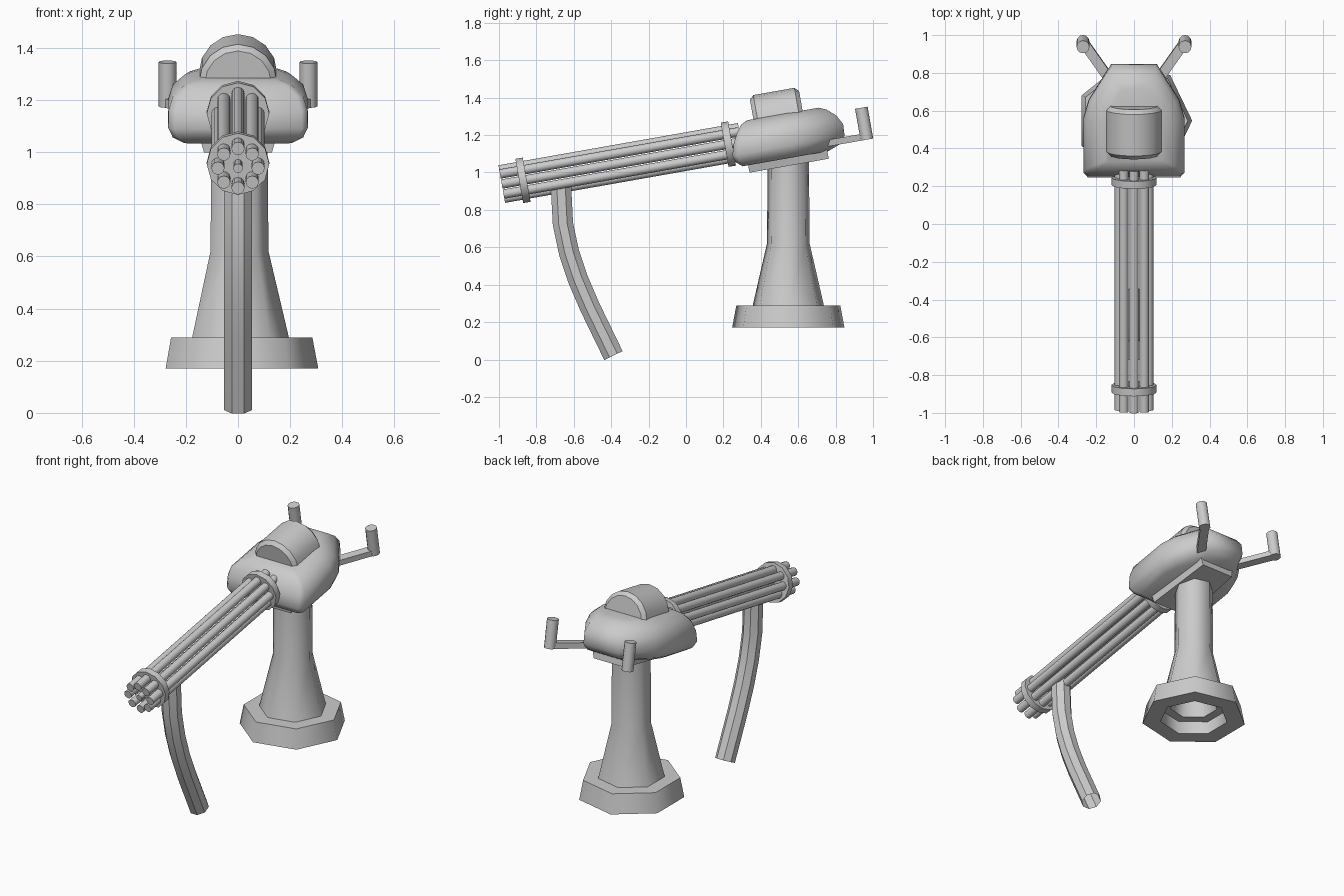
import bpy, bmesh
from math import sin, cos, pi, radians
from mathutils import Matrix, Vector

if "Cube" in bpy.data.objects:
    bpy.data.objects.remove(bpy.data.objects["Cube"])

# Gun frame: origin at the muzzle, local y runs back along the barrels
GUN = Matrix.Translation((0, -0.985, 0.938)) @ Matrix.Rotation(radians(10), 4, 'X')
WORLD = Matrix.Identity(4)


def loft(name, rings, matrix=WORLD, angle=35, cap_start=True, cap_end=True):
    """Skin a list of equally long point rings into a mesh."""
    bm = bmesh.new()
    loops = [[bm.verts.new(matrix @ Vector(p)) for p in ring] for ring in rings]
    n = len(loops[0])
    for a, b in zip(loops, loops[1:]):
        for i in range(n):
            j = (i + 1) % n
            bm.faces.new((a[i], a[j], b[j], b[i]))
    if cap_start:
        bm.faces.new(loops[0])
    if cap_end:
        bm.faces.new(loops[-1])
    bmesh.ops.recalc_face_normals(bm, faces=bm.faces)
    mesh = bpy.data.meshes.new(name)
    bm.to_mesh(mesh)
    bm.free()
    obj = bpy.data.objects.new(name, mesh)
    bpy.context.collection.objects.link(obj)
    bpy.ops.object.select_all(action='DESELECT')
    obj.select_set(True)
    bpy.context.view_layer.objects.active = obj
    bpy.ops.object.shade_smooth_by_angle(angle=radians(angle))
    return obj


def circle(center, r, sides, u, v, turn=0.0):
    """Polygon ring in the plane spanned by u and v."""
    c, u, v = Vector(center), Vector(u), Vector(v)
    return [c + u * r * cos(turn + 2 * pi * i / sides) + v * r * sin(turn + 2 * pi * i / sides)
            for i in range(sides)]


X, Y, Z = (1, 0, 0), (0, 1, 0), (0, 0, 1)


def rod_y(name, x, w, r, u0, u1, sides):
    loft(name, [circle((x, u, w), r, sides, X, Z) for u in (u0, u1)], GUN, 40)


# Seven-sided pedestal, hollow underneath
profile = [(0.08, 0.62), (0.14, 0.25), (0.2, 0.25), (0.2, 0.17), (0.308, 0.17),
           (0.285, 0.29), (0.195, 0.29), (0.117, 0.62), (0.113, 1.08)]
loft("pedestal", [circle((0, 0.547, z), r, 7, X, Y) for r, z in profile], angle=60)

# Barrel cluster and its two clamps
for i in range(8):
    a = i * pi / 4
    rod_y(f"barrel_{i + 1}", 0.077 * cos(a), 0.077 * sin(a), 0.025, 0, 1.3, 12)
rod_y("center_barrel", 0, 0, 0.018, 0, 1.3, 12)
rod_y("front_clamp", 0, 0, 0.12, 0.095, 0.135, 12)
rod_y("rear_clamp", 0, 0, 0.12, 1.21, 1.25, 12)

# Rounded body: plan outline squeezed at each height (w, u min, u max, half width)
half = [(0.245, 1.235), (0.268, 1.26), (0.268, 1.56), (0.24, 1.66), (0.12, 1.855)]
plan = half + [(-x, u) for x, u in reversed(half)]
levels = [(-0.13, 1.285, 1.75, 0.21), (-0.105, 1.255, 1.815, 0.25),
          (-0.065, 1.24, 1.85, 0.268), (0.0, 1.26, 1.853, 0.266),
          (0.05, 1.285, 1.825, 0.25), (0.09, 1.315, 1.78, 0.205),
          (0.108, 1.35, 1.74, 0.15)]
loft("body", [[(x * h / 0.268, lo + (u - 1.235) / 0.62 * (hi - lo), w) for x, u in plan]
              for w, lo, hi, h in levels], GUN, 60)

# Mounting plate under the body
loft("mount_plate", [[(-f, 1.315, w), (f, 1.315, w), (b, 1.745, w), (-b, 1.745, w)]
                     for w, f, b in ((-0.17, 0.13, 0.11), (-0.12, 0.145, 0.12))], GUN)

# Half-round cover with bevelled ends
loft("top_cover", [[(r * cos(i * pi / 8), u, 0.085 + r * sin(i * pi / 8)) for i in range(9)]
                   for u, r in ((1.385, 0.128), (1.407, 0.15), (1.63, 0.15), (1.652, 0.128))],
     GUN, 35)

# Handles: flat arms with upright grips
for side, s in (("right", 1), ("left", -1)):
    start, end = Vector((s * 0.11, 1.735, 0)), Vector((s * 0.272, 1.968, 0))
    d = (end - start).normalized()
    across = Vector((-d.y, d.x, 0)) * 0.026
    loft(f"{side}_handle_arm", [[p + across * k + Vector((0, 0, w)) for k, w in
                                 ((-1, -0.105), (1, -0.105), (1, -0.07), (-1, -0.07))]
                                for p in (start, end)], GUN)
    loft(f"{side}_grip", [circle((s * 0.27, 1.964, w), 0.034, 12, X, Y)
                          for w in (-0.105, 0.068)], GUN, 40)

# Curved eight-sided front leg, open at the foot
path = [Vector((0, y, z)) for y, z in ((-0.668, 0.95), (-0.667, 0.9), (-0.658, 0.725),
        (-0.625, 0.57), (-0.578, 0.43), (-0.515, 0.283), (-0.388, 0.021))]
rings = []
for i, p in enumerate(path):
    d = (path[min(i + 1, len(path) - 1)] - path[max(i - 1, 0)]).normalized()
    rings.append(circle(p, 0.059, 8, X, (0, -d.z, d.y), pi / 8))
loft("front_leg", rings, angle=30, cap_end=False)
